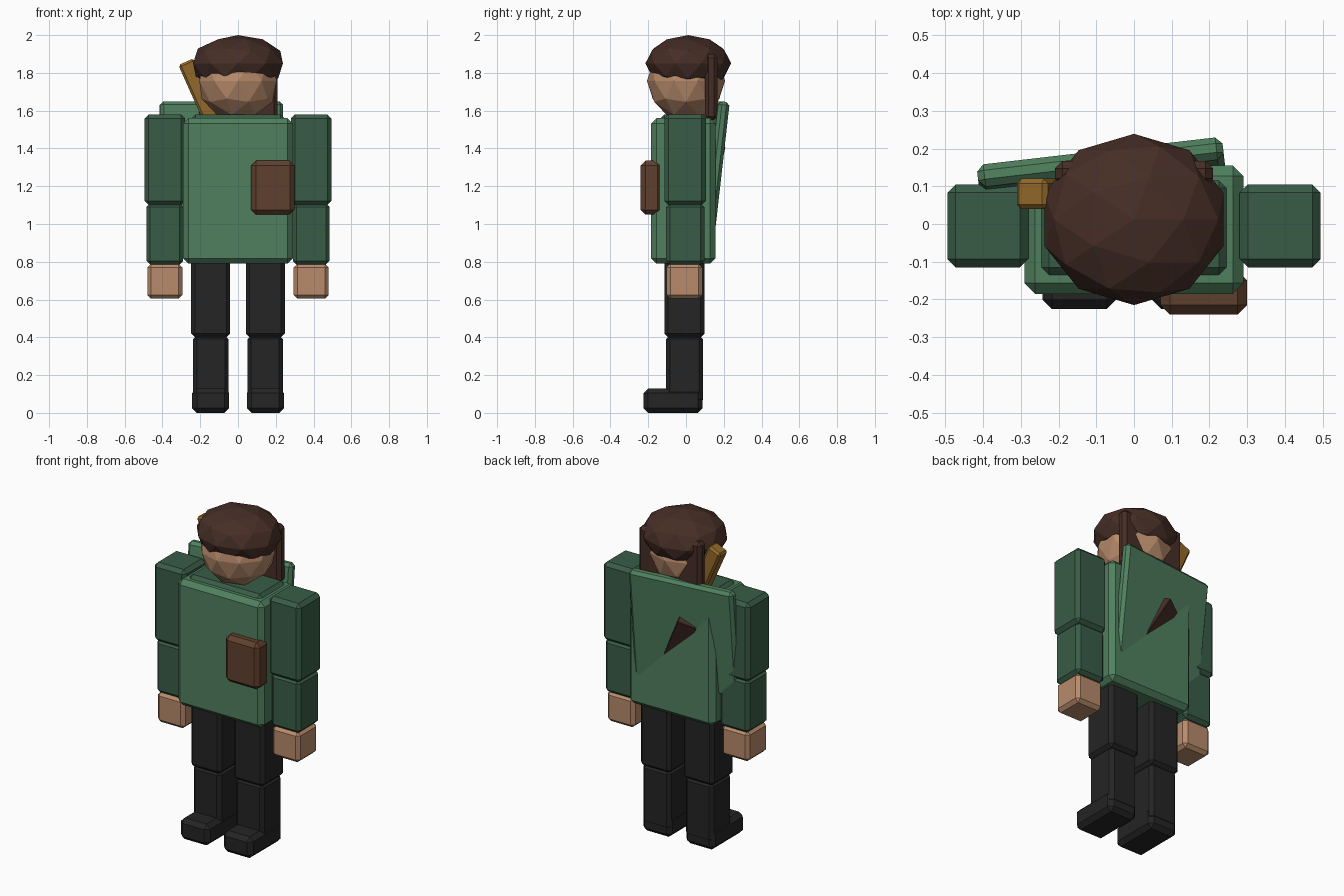
import bpy, math
from mathutils import Matrix, Vector, Euler

cube = bpy.data.objects.get("Cube")
if cube:
    bpy.data.objects.remove(cube, do_unlink=True)


def material(name, colour):
    m = bpy.data.materials.new(name)
    m.use_nodes = True
    m.diffuse_color = (*colour, 1)
    m.node_tree.nodes["Principled BSDF"].inputs["Base Color"].default_value = (*colour, 1)
    return m


TUNIC = material("tunic green", (0.080, 0.216, 0.112))
SLEEVE = material("dark green", (0.040, 0.107, 0.061))
SKIN = material("skin", (0.479, 0.258, 0.147))
BLACK = material("trouser black", (0.018, 0.018, 0.018))
HAIR = material("dark brown", (0.061, 0.027, 0.019))
LEATHER = material("leather brown", (0.117, 0.051, 0.027))
WOOD = material("golden wood", (0.287, 0.138, 0.023))


def block(name, centre, size, mat, bevel=0.02, rotation=(0, 0, 0)):
    """Bevelled box with rotation in degrees."""
    bpy.ops.mesh.primitive_cube_add(size=1, location=centre)
    ob = bpy.context.object
    ob.name = name
    ob.data.transform(Matrix.Diagonal((*size, 1)))
    ob.rotation_euler = [math.radians(a) for a in rotation]
    ob.data.materials.append(mat)
    mod = ob.modifiers.new("Bevel", "BEVEL")
    mod.width = bevel
    mod.segments = 1
    return ob


def span(name, x, y, z, mat, bevel=0.02):
    """Bevelled box given by its (low, high) extents."""
    axes = (x, y, z)
    return block(name, [(a + b) / 2 for a, b in axes],
                 [b - a for a, b in axes], mat, bevel)


def ball(name, centre, radii, mat):
    """Faceted low-poly ellipsoid."""
    bpy.ops.mesh.primitive_ico_sphere_add(subdivisions=2, radius=1, location=centre)
    ob = bpy.context.object
    ob.name = name
    ob.data.transform(Matrix.Diagonal((*radii, 1)))
    ob.data.materials.append(mat)
    return ob


# Body and collar
span("torso", (-0.29, 0.29), (-0.185, 0.155), (0.79, 1.56), TUNIC, 0.028)
span("collar", (-0.25, 0.25), (-0.14, 0.12), (1.45, 1.58), SLEEVE, 0.025)

# Arms and legs on both sides
for side, s in (("left", 1), ("right", -1)):
    def limb(part, x, y, z, mat, bevel=0.02):
        span(f"{side}_{part}", sorted((s * x[0], s * x[1])), y, z, mat, bevel)

    limb("upper_arm", (0.28, 0.495), (-0.115, 0.105), (1.10, 1.58), SLEEVE, 0.022)
    limb("forearm", (0.29, 0.485), (-0.105, 0.097), (0.785, 1.11), SLEEVE)
    limb("hand", (0.295, 0.48), (-0.103, 0.087), (0.605, 0.79), SKIN)
    limb("thigh", (0.042, 0.248), (-0.115, 0.098), (0.40, 0.82), BLACK)
    limb("shin", (0.05, 0.238), (-0.105, 0.09), (0.05, 0.41), BLACK)
    limb("boot", (0.047, 0.243), (-0.225, 0.088), (0.0, 0.13), BLACK, 0.025)

# Head with hair cap and long hair at the back
ball("head", (0, 0, 1.757), (0.215, 0.207, 0.21), SKIN)
ball("hair_cap", (0, 0.012, 1.85), (0.25, 0.227, 0.15), HAIR)
span("back_hair", (-0.21, 0.21), (0.10, 0.167), (1.55, 1.90), HAIR)

# Front pouch
span("pouch", (0.07, 0.30), (-0.24, -0.125), (1.05, 1.335), LEATHER, 0.025)

# Cape slab leaning away from the back
block("cape", (-0.085, 0.128, 1.31), (0.655, 0.06, 0.68), TUNIC, 0.018, (-6.5, 0, 6.6))

# Quiver under the cape, with its upper corner showing through
turn = Euler([math.radians(a) for a in (-22, -20, 28)])
size = Vector((0.11, 0.10, 0.36))
corner = Vector((-0.09, 0.21, 1.41))
block("quiver", corner - turn.to_matrix() @ (size / 2), size, HAIR, 0.003,
      [math.degrees(a) for a in turn])

# Wooden handle over the right shoulder
block("handle", (-0.183, 0.08, 1.654), (0.09, 0.08, 0.45), WOOD, 0.012, (0, -24, 0))
